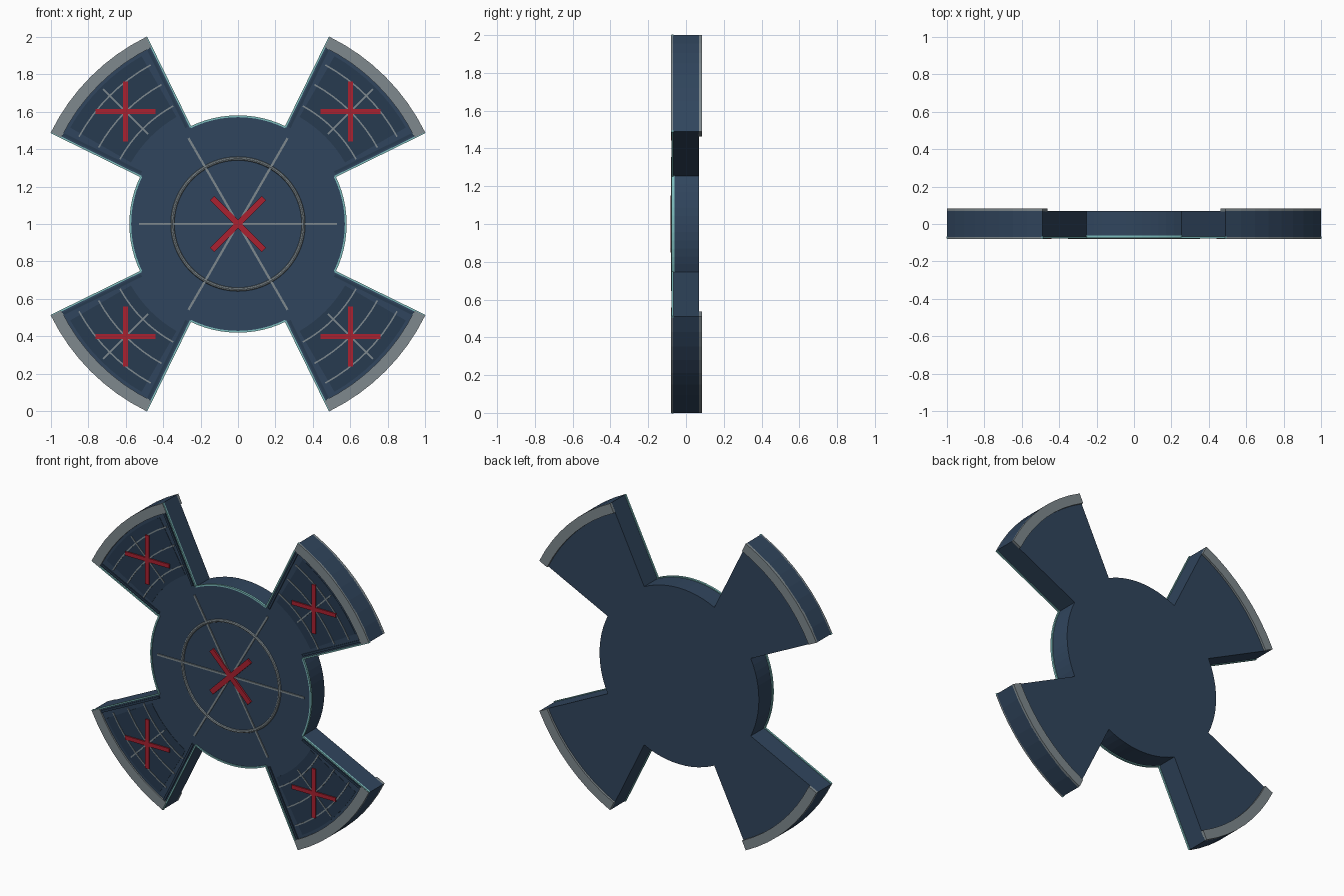
import bpy, bmesh
from math import sin, cos, pi, radians

if "Cube" in bpy.data.objects:
    bpy.data.objects.remove(bpy.data.objects["Cube"])

HUB_R, TIP_R, CZ = 0.575, 1.114, 1.0
HALF = radians(18.9)
ARMS = [radians(45 + 90 * i) for i in range(4)]


def mat(name, rgb):
    m = bpy.data.materials.new(name)
    m.diffuse_color = (*rgb, 1)
    m.use_nodes = True
    m.node_tree.nodes["Principled BSDF"].inputs["Base Color"].default_value = m.diffuse_color
    return m


NAVY = mat("navy", (0.030, 0.060, 0.110))
DARK = mat("dark_navy", (0.020, 0.043, 0.080))
GREY = mat("grey_metal", (0.21, 0.25, 0.27))
RED = mat("red", (0.40, 0.015, 0.03))
TEAL = mat("teal", (0.20, 0.50, 0.50))


def polar(r, a):
    return (r * cos(a), CZ + r * sin(a))


def arc(r, a0, a1, n):
    return [polar(r, a0 + (a1 - a0) * i / n) for i in range(n + 1)]


def prism(name, outline, y0, y1, m):
    """Extrude an x/z outline from y0 to y1."""
    bm = bmesh.new()
    face = bm.faces.new([bm.verts.new((x, y0, z)) for x, z in outline])
    ext = bmesh.ops.extrude_face_region(bm, geom=[face])
    bmesh.ops.translate(bm, vec=(0, y1 - y0, 0),
                        verts=[g for g in ext["geom"] if isinstance(g, bmesh.types.BMVert)])
    bmesh.ops.recalc_face_normals(bm, faces=bm.faces)
    me = bpy.data.meshes.new(name)
    bm.to_mesh(me)
    bm.free()
    me.materials.append(m)
    ob = bpy.data.objects.new(name, me)
    bpy.context.collection.objects.link(ob)
    return ob


def sector(name, r0, r1, a0, a1, y0, y1, m, n=8):
    return prism(name, arc(r1, a0, a1, n) + arc(r0, a1, a0, n), y0, y1, m)


def bar(name, cx, cz, length, width, a, y0, y1, m):
    pts = [(-1, -1), (1, -1), (1, 1), (-1, 1)]
    out = []
    for u, v in pts:
        u, v = u * length / 2, v * width / 2
        out.append((cx + u * cos(a) - v * sin(a), cz + u * sin(a) + v * cos(a)))
    return prism(name, out, y0, y1, m)


# Main body: round hub with four flared arms in one outline
outline = []
for a in ARMS:
    outline += arc(TIP_R, a - HALF, a + HALF, 8)
    outline += arc(HUB_R, a + HALF, a + pi / 2 - HALF, 12)
prism("body", outline, -0.07, 0.07, NAVY)

# Hub ring, spokes and central cross
bpy.ops.mesh.primitive_torus_add(major_radius=0.35, minor_radius=0.01, major_segments=64,
                                 minor_segments=8, location=(0, -0.07, CZ), rotation=(pi / 2, 0, 0))
ring = bpy.context.object
ring.name = "hub_ring"
ring.data.materials.append(GREY)
bpy.ops.object.shade_smooth_by_angle()
for i in range(3):
    bar("hub_spoke", 0, CZ, 1.06, 0.012, i * pi / 3, -0.076, -0.068, GREY)
for s in (1, -1):
    bar("hub_cross", 0, CZ, 0.39, 0.034, s * pi / 4, -0.081, -0.068, RED)

for a in ARMS:
    # Teal edging on the hub rim and the arm sides
    sector("hub_edge", HUB_R - 0.004, HUB_R + 0.006, a + HALF, a + pi / 2 - HALF, -0.076, -0.062, TEAL, 12)
    for s in (1, -1):
        e, rm = a + s * HALF, (HUB_R + TIP_R) / 2
        x, z = polar(rm, e)
        bar("arm_edge", x, z, TIP_R - HUB_R, 0.009, e, -0.078, -0.066, TEAL)
        # Raised dark side rail just inside the edge
        x, z = polar(rm - 0.02, e)
        x, z = x + s * 0.02 * sin(e), z - s * 0.02 * cos(e)
        bar("arm_rail", x, z, 0.48, 0.014, e, -0.077, -0.068, DARK)
    # Inset panel with grid lines
    sector("arm_panel", 0.66, 1.035, a - HALF * 0.8, a + HALF * 0.8, -0.072, -0.068, DARK)
    for r in (0.72, 0.85, 0.97):
        sector("arm_grid_arc", r - 0.004, r + 0.004, a - HALF * 0.86, a + HALF * 0.86, -0.075, -0.069, GREY)
    x, z = polar(0.85, a)
    bar("arm_grid_line", x, z, 0.34, 0.008, a, -0.075, -0.069, GREY)
    # Grey tip bands on front and back
    sector("tip_band_front", 1.052, TIP_R, a - HALF, a + HALF, -0.08, -0.066, GREY)
    sector("tip_band_back", 1.052, TIP_R, a - HALF, a + HALF, 0.066, 0.084, GREY)
    # Red cross
    for t in (0, pi / 2):
        bar("arm_cross", x, z, 0.32, 0.026, t, -0.08, -0.068, RED)
